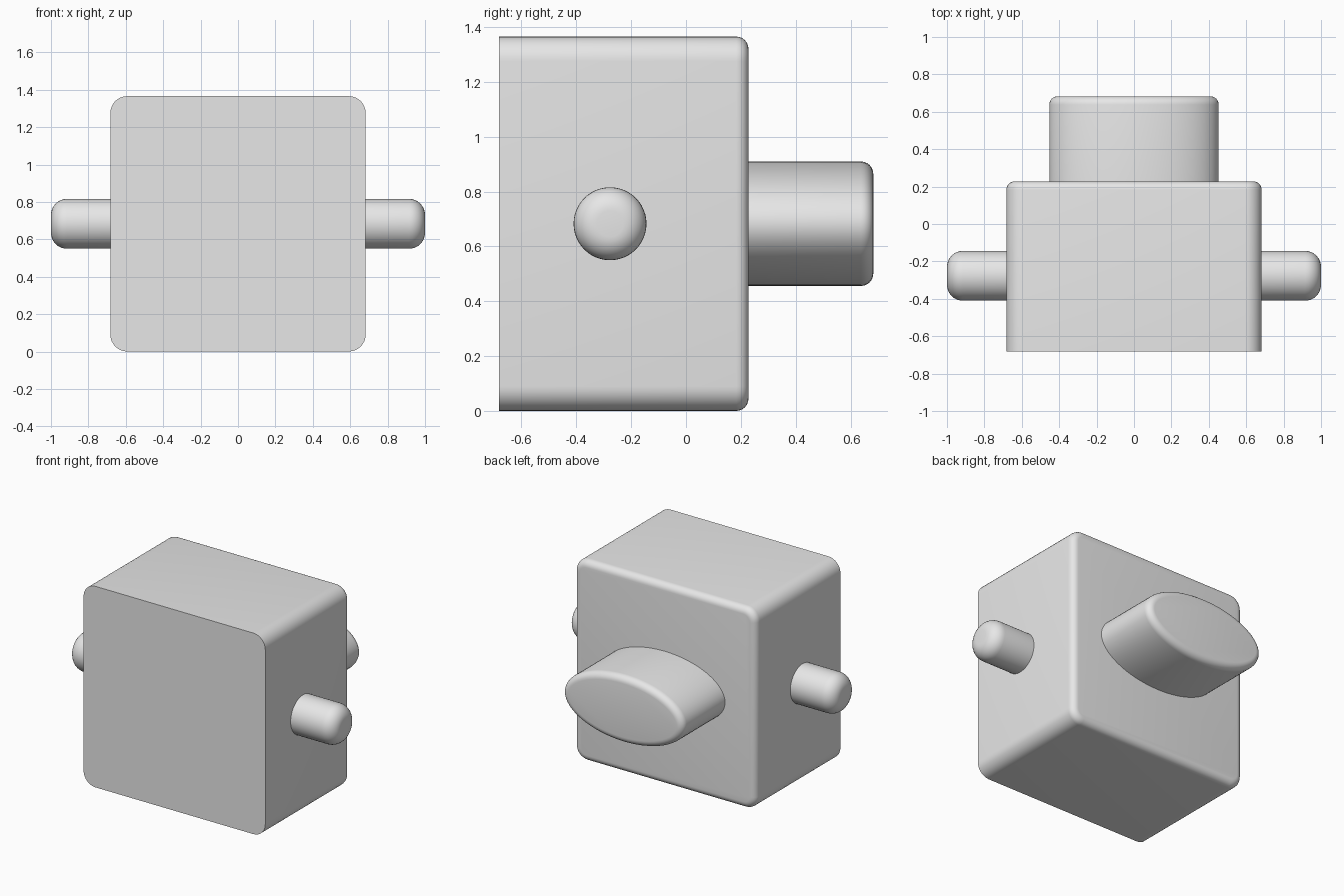
import bpy, bmesh
from mathutils import Matrix, Vector

cube = bpy.data.objects.get("Cube")
if cube:
    bpy.data.objects.remove(cube, do_unlink=True)

grey = bpy.data.materials.new("light grey")
grey.use_nodes = True
grey.diffuse_color = (0.8, 0.8, 0.8, 1)
grey.node_tree.nodes["Principled BSDF"].inputs["Base Color"].default_value = (0.8, 0.8, 0.8, 1)

MID_Z = 0.683


def round_edges(bm, edges, radius, segments):
    bmesh.ops.bevel(bm, geom=edges, offset=radius, offset_type='OFFSET',
                    segments=segments, profile=0.5, affect='EDGES', clamp_overlap=False)


def end_rim(bm, axis):
    """Edges around the flat end that faces the positive axis."""
    bm.normal_update()
    end = max(bm.faces, key=lambda f: f.normal[axis] + f.calc_center_median()[axis])
    return list(end.edges)


def finish(bm, name):
    bmesh.ops.recalc_face_normals(bm, faces=bm.faces)
    mesh = bpy.data.meshes.new(name)
    bm.to_mesh(mesh)
    bm.free()
    mesh.materials.append(grey)
    obj = bpy.data.objects.new(name, mesh)
    bpy.context.collection.objects.link(obj)
    bpy.ops.object.select_all(action='DESELECT')
    obj.select_set(True)
    bpy.context.view_layer.objects.active = obj
    bpy.ops.object.shade_smooth_by_angle(angle=0.6)
    return obj


# Housing: rounded side corners, softened back rim, sharp front rim
bm = bmesh.new()
bmesh.ops.create_cube(bm, size=1, matrix=Matrix.Translation((0, -0.227, MID_Z))
                      @ Matrix.Diagonal((1.365, 0.91, 1.365, 1)))
depth_edges = [e for e in bm.edges if abs(e.verts[0].co.y - e.verts[1].co.y) > 0.5]
round_edges(bm, depth_edges, 0.09, 8)
round_edges(bm, end_rim(bm, 1), 0.045, 6)
finish(bm, "housing")

# Oval boss on the back
bm = bmesh.new()
bmesh.ops.create_cone(bm, cap_ends=True, segments=64, radius1=1, radius2=1, depth=1,
                      matrix=Matrix.Translation((0, 0.43, MID_Z))
                      @ Matrix.Diagonal((0.453, 0.506, 0.227, 1))
                      @ Matrix.Rotation(-1.5707963, 4, 'X'))
round_edges(bm, end_rim(bm, 1), 0.045, 6)
finish(bm, "oval_boss")

# Side pegs with domed outer ends, mirrored left to right
for side, name in ((1, "left_peg"), (-1, "right_peg")):
    bm = bmesh.new()
    bmesh.ops.create_cone(bm, cap_ends=True, segments=48, radius1=0.133, radius2=0.133, depth=0.36,
                          matrix=Matrix.Translation((0.82, -0.277, MID_Z))
                          @ Matrix.Rotation(1.5707963, 4, 'Y'))
    round_edges(bm, end_rim(bm, 0), 0.085, 8)
    bmesh.ops.scale(bm, vec=Vector((side, 1, 1)), verts=bm.verts)
    finish(bm, name)
